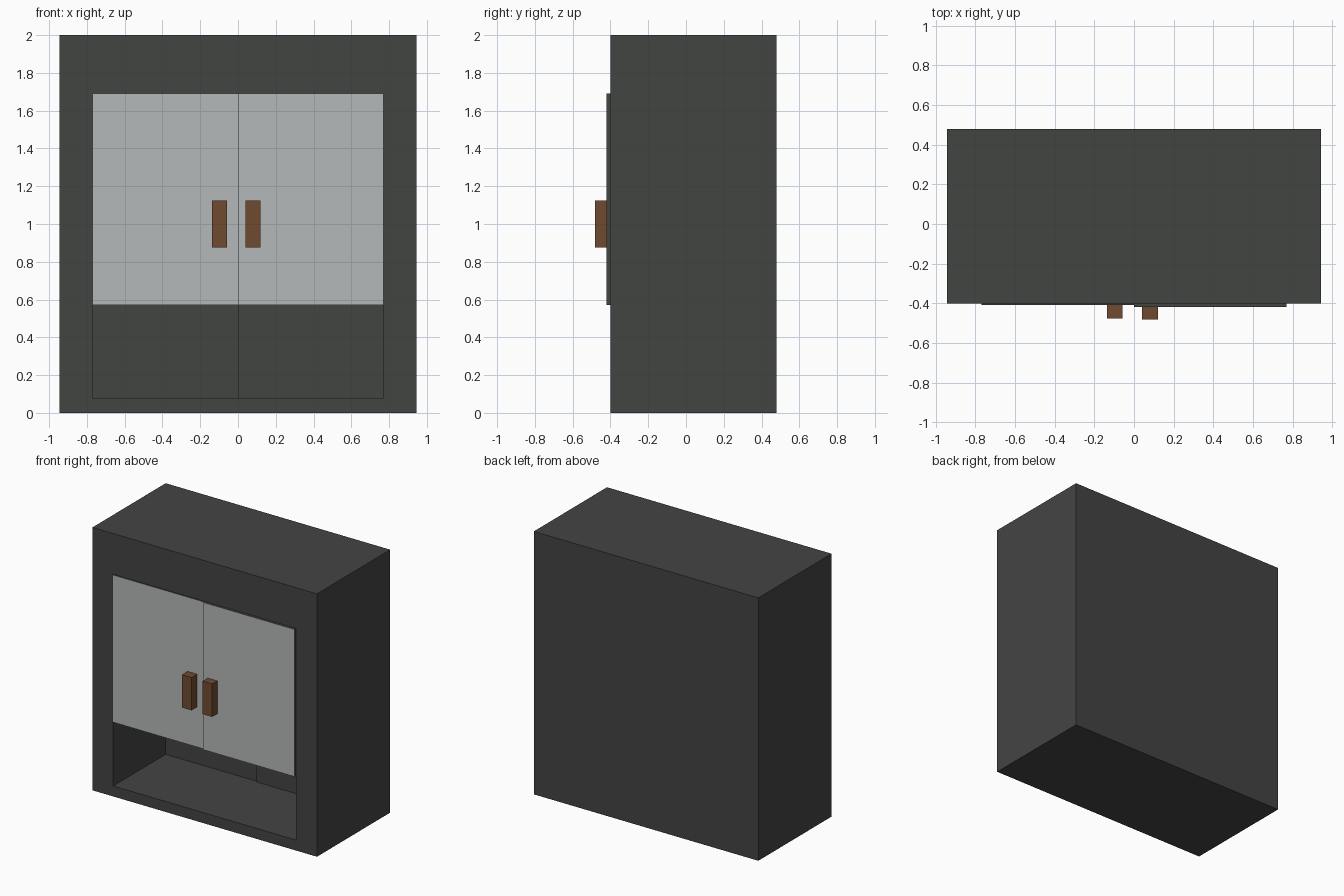
import bpy, bmesh

if "Cube" in bpy.data.objects:
    bpy.data.objects.remove(bpy.data.objects["Cube"])


def material(name, rgb):
    m = bpy.data.materials.new(name)
    m.diffuse_color = (*rgb, 1)
    m.use_nodes = True
    m.node_tree.nodes["Principled BSDF"].inputs["Base Color"].default_value = m.diffuse_color
    return m


dark = material("dark_frame", (0.055, 0.058, 0.055))
pale = material("door_grey", (0.46, 0.48, 0.48))
wood = material("handle_wood", (0.16, 0.07, 0.03))


def make_object(name, bm, mats):
    me = bpy.data.meshes.new(name)
    bm.to_mesh(me)
    bm.free()
    for m in mats:
        me.materials.append(m)
    ob = bpy.data.objects.new(name, me)
    bpy.context.collection.objects.link(ob)
    return ob


# Cabinet: a front panel split into cells, each pushed to its own depth
xs = [-0.945, -0.77, 0.0, 0.77, 0.945]
zs = [0.0, 0.08, 0.57, 1.69, 2.0]
FRONT, BACK = -0.40, 0.48
depth = {
    (1, 1): 0.23, (2, 1): 0.22,      # open shelf, two halves
    (1, 2): -0.41, (2, 2): -0.42,    # raised doors
}


def y_at(i, k):
    inside = 0 <= i < 4 and 0 <= k < 4
    return depth.get((i, k), FRONT) if inside else BACK


bm = bmesh.new()


def quad(*pts, mat=0):
    f = bm.faces.new([bm.verts.new(p) for p in pts])
    f.material_index = mat


for i in range(5):
    for k in range(5):
        x, z = xs[i], zs[k]
        y = y_at(i, k)
        # Walls facing sideways
        if k < 4:
            a, z1 = y_at(i - 1, k), zs[k + 1]
            if a != y:
                quad((x, a, z), (x, y, z), (x, y, z1), (x, a, z1))
        # Walls facing up or down
        if i < 4:
            a, x1 = y_at(i, k - 1), xs[i + 1]
            if a != y:
                quad((x, a, z), (x1, a, z), (x1, y, z), (x, y, z))
        # Front and back faces
        if i < 4 and k < 4:
            is_door = k == 2 and i in (1, 2)
            quad((x, y, z), (x1, y, z), (x1, y, z1), (x, y, z1), mat=int(is_door))
            quad((x, BACK, z), (x, BACK, z1), (x1, BACK, z1), (x1, BACK, z))
bmesh.ops.remove_doubles(bm, verts=bm.verts[:], dist=1e-4)
make_object("cabinet_body", bm, [dark, pale])

# Door handles
for name, x0, y0, y1 in (("left_handle", -0.137, -0.477, -0.41),
                         ("right_handle", 0.04, -0.482, -0.42)):
    hb = bmesh.new()
    bmesh.ops.create_cube(hb, size=1)
    bmesh.ops.scale(hb, vec=(0.08, y1 - y0, 0.25), verts=hb.verts[:])
    bmesh.ops.translate(hb, vec=(x0 + 0.04, (y0 + y1) / 2, 1.0), verts=hb.verts[:])
    make_object(name, hb, [wood])
